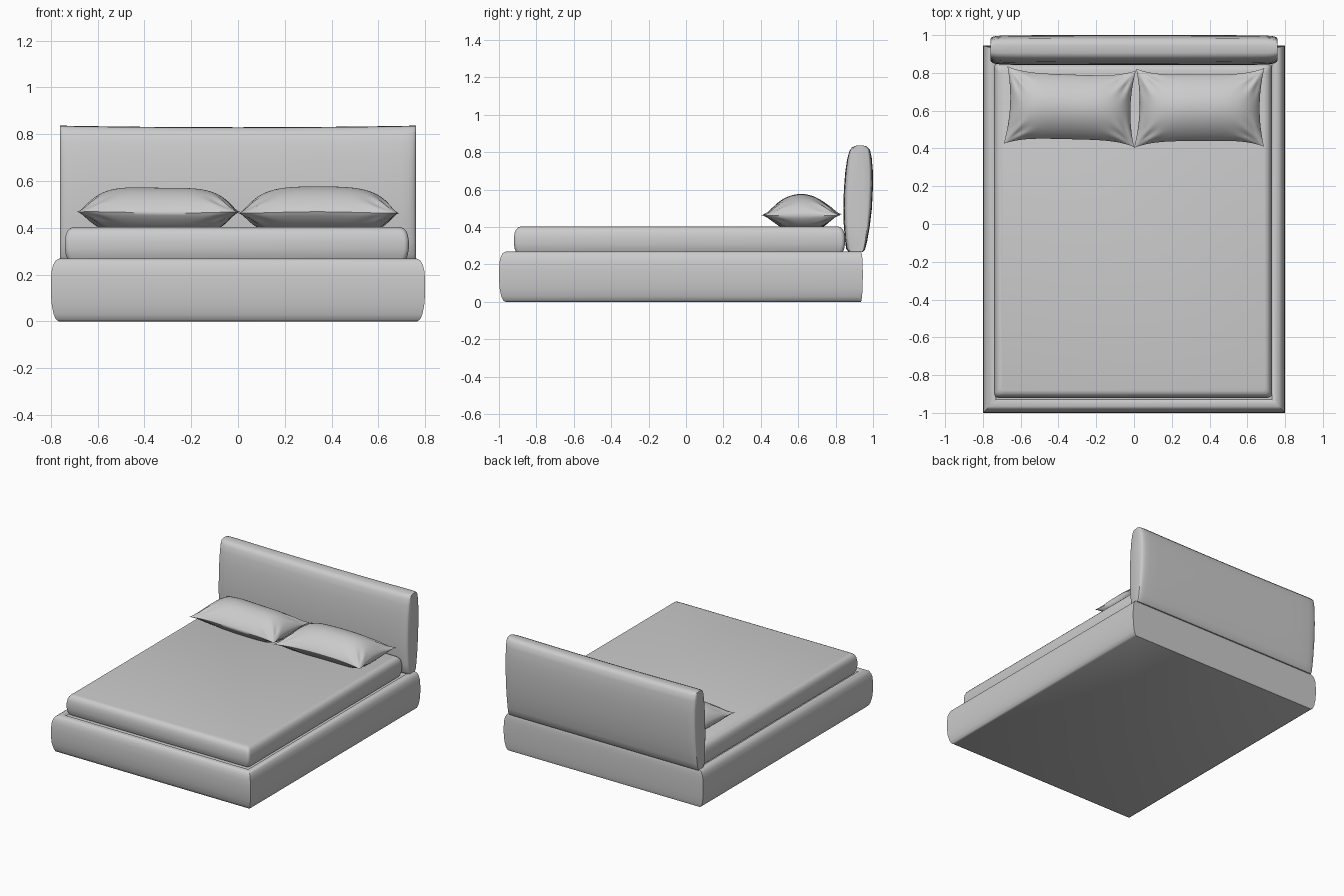
import bpy, bmesh, math, random

if "Cube" in bpy.data.objects:
    bpy.data.objects.remove(bpy.data.objects["Cube"])

random.seed(4)


def finish(name, bm, angle=40):
    bmesh.ops.remove_doubles(bm, verts=bm.verts, dist=1e-5)
    bmesh.ops.recalc_face_normals(bm, faces=bm.faces)
    mesh = bpy.data.meshes.new(name)
    bm.to_mesh(mesh)
    bm.free()
    mesh.polygons.foreach_set("use_smooth", [True] * len(mesh.polygons))
    mesh.set_sharp_from_angle(angle=math.radians(angle))
    ob = bpy.data.objects.new(name, mesh)
    bpy.context.collection.objects.link(ob)
    return ob


def loft(name, rings, angle=40):
    """Skin a list of equal-length closed rings and cap both ends."""
    bm = bmesh.new()
    loops = [[bm.verts.new(p) for p in ring] for ring in rings]
    n = len(loops[0])
    for a, b in zip(loops, loops[1:]):
        for i in range(n):
            j = (i + 1) % n
            bm.faces.new((a[i], a[j], b[j], b[i]))
    bm.faces.new(loops[0])
    bm.faces.new(loops[-1])
    return finish(name, bm, angle)


def rounded_rect(x0, x1, y0, y1, r, z, seg=5):
    pts = []
    corners = [(x1 - r, y1 - r), (x0 + r, y1 - r), (x0 + r, y0 + r), (x1 - r, y0 + r)]
    for k, (cx, cy) in enumerate(corners):
        for s in range(seg + 1):
            a = math.pi / 2 * (k + s / seg)
            pts.append((cx + r * math.cos(a), cy + r * math.sin(a), z))
    return pts


# upholstered base: padded profile mitred at the front corners, flat at the back
profile = [(0.035, 0), (0.022, 0.008), (0.012, 0.03), (0.004, 0.07), (0, 0.12), (0, 0.17),
           (0.003, 0.215), (0.01, 0.242), (0.02, 0.26), (0.034, 0.268), (0.05, 0.27),
           (0.062, 0.267), (0.07, 0.258)]
rings = []
for d, z in profile:
    back = 0.945 - min(d, 0.035) * 0.3
    rings.append([(-0.8 + d, -1 + d, z), (0.8 - d, -1 + d, z), (0.8 - d, back, z), (-0.8 + d, back, z)])
loft("bed_base", rings)

# mattress: softly rolled edges
rings = []
for d, z in [(0.03, 0.255), (0.012, 0.264), (0.004, 0.285), (0, 0.31), (0, 0.345), (0.004, 0.37),
             (0.011, 0.387), (0.022, 0.398), (0.036, 0.403)]:
    rings.append(rounded_rect(-0.74 + d, 0.73 - d, -0.92 + d, 0.85 - d, 0.022, z))
loft("mattress", rings)

# headboard: padded side profile (y, z) swept across x, thinner at the ends
side = [(0.868, 0.268), (0.856, 0.285), (0.849, 0.34), (0.843, 0.42), (0.841, 0.5), (0.844, 0.6),
        (0.851, 0.69), (0.861, 0.76), (0.872, 0.8), (0.886, 0.821), (0.905, 0.828), (0.945, 0.83),
        (0.968, 0.826), (0.984, 0.81), (0.993, 0.77), (0.999, 0.7), (1.0, 0.62), (0.994, 0.5),
        (0.982, 0.4), (0.968, 0.32), (0.957, 0.28), (0.945, 0.266)]
half = [(0.76, 0.72), (0.757, 0.79), (0.748, 0.87), (0.73, 0.93), (0.7, 0.965),
        (0.62, 0.985), (0.45, 0.995), (0.22, 1.0)]
stations = [(-x, k) for x, k in half] + [(0, 1.0)] + half[::-1]
rings = []
for x, k in stations:
    lift = 0.007 * (x / 0.76) ** 2
    ring = []
    for y, z in side:
        mid = 0.93
        zz = z + lift * (z - 0.266) / 0.564
        ring.append((x, mid + (y - mid) * k, zz))
    rings.append(ring)
loft("headboard", rings)


def pillow(name, cx, corners, nu=56, nv=40):
    """Two puffed sheets joined at a seam, stretched between four corners."""
    bm = bmesh.new()
    phase = [random.uniform(0, 6) for _ in range(4)]
    for sign in (1, -1):
        grid = []
        for i in range(nu + 1):
            u = -math.cos(math.pi * i / nu) * 0.5 + (2 * i / nu - 1) * 0.5
            row = []
            for j in range(nv + 1):
                v = -math.cos(math.pi * j / nv) * 0.5 + (2 * j / nv - 1) * 0.5
                pu = u * (1 - 0.07 * (1 - v * v))
                pv = v * (1 - 0.16 * (1 - u ** 4))
                w = [(1 - pu) * (1 - pv), (1 + pu) * (1 - pv), (1 + pu) * (1 + pv), (1 - pu) * (1 + pv)]
                x = sum(a * c[0] for a, c in zip(w, corners)) / 4
                y = sum(a * c[1] for a, c in zip(w, corners)) / 4
                puff = max(0, 1 - u ** 4) ** 0.7 * max(0, 1 - v * v) ** 0.8
                # creases fanning out of each corner
                crease = 0
                for (kx, ky), ph in zip(corners, phase):
                    d = math.hypot(x - kx, y - ky)
                    ang = math.atan2(abs(y - ky), abs(x - kx))
                    crease += math.sin(15 * ang + ph) * math.exp(-((d - 0.1) / 0.06) ** 2)
                edge = min(1, puff * 3)
                seam = 0.466 + 0.003 * math.sin(9 * x + ph)
                if sign > 0:
                    z = seam + 0.108 * puff + 0.005 * crease * edge
                else:
                    z = max(0.403, seam - 0.1 * puff + 0.004 * crease * edge)
                row.append(bm.verts.new((x, y, z)))
            grid.append(row)
        for i in range(nu):
            for j in range(nv):
                bm.faces.new((grid[i][j], grid[i + 1][j], grid[i + 1][j + 1], grid[i][j + 1]))
    finish(name, bm, 50)


# pillows: corners listed front-left, front-right, back-right, back-left
pillow("pillow_left", -0.34, [(-0.69, 0.425), (0.0, 0.408), (0.01, 0.812), (-0.67, 0.835)])
pillow("pillow_right", 0.34, [(0.0, 0.403), (0.688, 0.41), (0.69, 0.826), (0.012, 0.822)])
